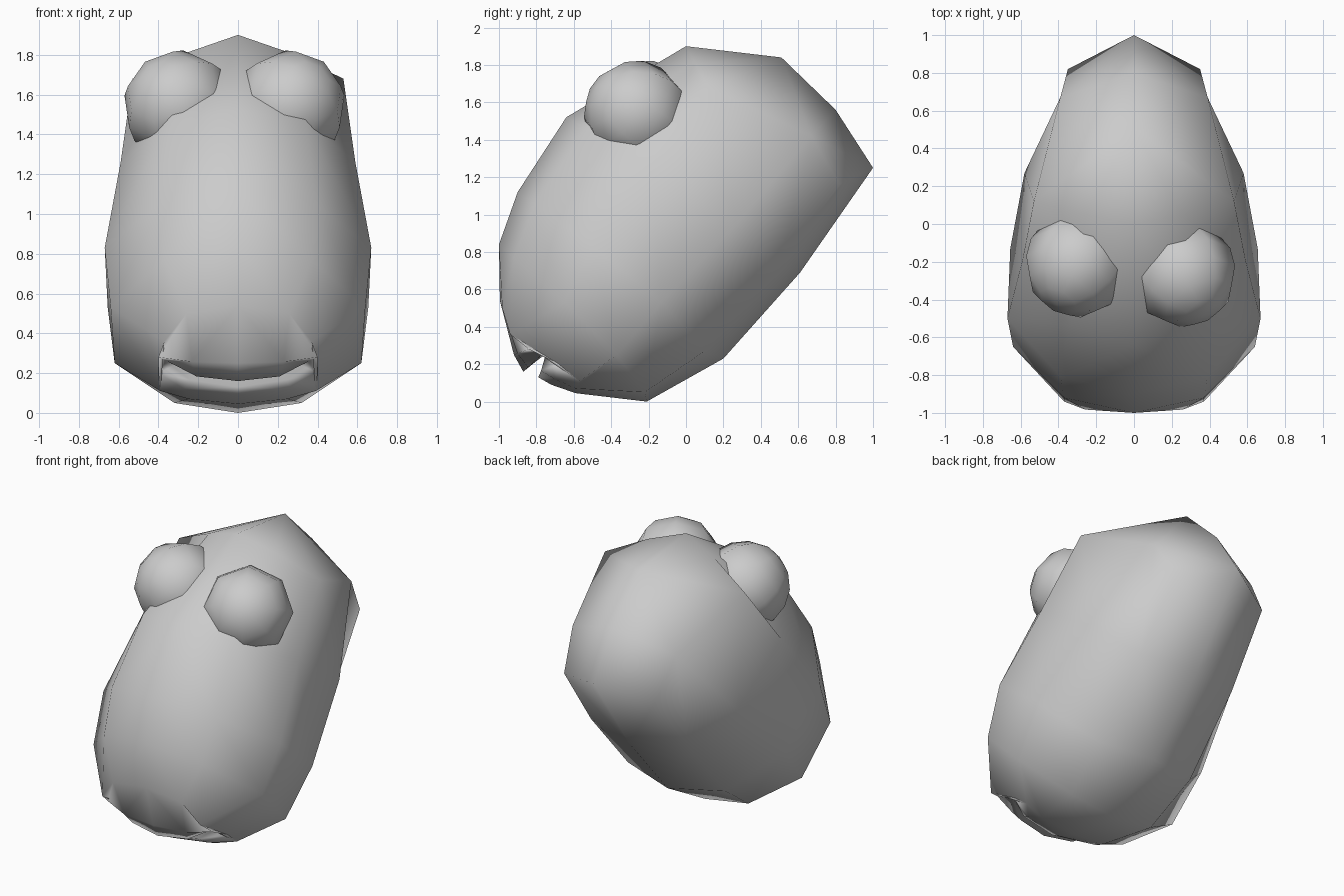
import bpy, bmesh
from mathutils import Vector

if "Cube" in bpy.data.objects:
    bpy.data.objects.remove(bpy.data.objects["Cube"])


def finish(name, bm):
    bmesh.ops.remove_doubles(bm, verts=bm.verts, dist=0.0005)
    bmesh.ops.recalc_face_normals(bm, faces=bm.faces)
    me = bpy.data.meshes.new(name)
    bm.to_mesh(me)
    bm.free()
    for p in me.polygons:
        p.use_smooth = True
    ob = bpy.data.objects.new(name, me)
    bpy.context.collection.objects.link(ob)
    return ob


def half_loop(front, cheek, side, rear, back, width=0.58, depth=0.77):
    """Right half of one loop, with a rounding point between front and cheek."""
    A, F = Vector((0, *front)), Vector(cheek)
    Q = F.lerp(A, depth)
    Q.x = width * F.x
    return [A, Q, F, Vector(side), Vector(rear), Vector((0, *back))]


# Head loops from crown to mouth: front (y, z), cheek, side, rear, back (y, z)
loops = [half_loop(*l) for l in (
    ((0.00, 1.90), (0.53, 0.12, 1.68), (0.39, 0.67, 1.42), (0.35, 0.82, 1.16), (1.00, 1.25), 0.48, 0.6),
    ((-0.64, 1.52), (0.59, -0.19, 1.26), (0.58, 0.27, 0.95), (0.37, 0.50, 0.72), (0.61, 0.69)),
    ((-0.90, 1.12), (0.67, -0.50, 0.83), (0.655, -0.13, 0.53), (0.37, 0.10, 0.27), (0.20, 0.23)),
    ((-1.00, 0.84), (0.64, -0.65, 0.53), (0.62, -0.37, 0.25), (0.32, -0.22, 0.05), (-0.21, 0.00)),
    ((-0.995, 0.54), (0.37, -0.94, 0.36), (0.39, -0.57, 0.11), (0.25, -0.59, 0.07), (-0.59, 0.045), 0.7),
    # lips, mouth edge, mouth inside
    ((-0.92, 0.25), (0.40, -0.84, 0.28), (0.40, -0.68, 0.20), (0.27, -0.70, 0.12), (-0.72, 0.09)),
    ((-0.87, 0.16), (0.36, -0.76, 0.262), (0.33, -0.755, 0.235), (0.24, -0.775, 0.165), (-0.79, 0.13)),
    ((-0.70, 0.30), (0.22, -0.66, 0.32), (0.20, -0.64, 0.30), (0.14, -0.63, 0.27), (-0.62, 0.25)),
)]
bm = bmesh.new()
for sx in (1, -1):
    rows = [[bm.verts.new((sx * p.x, p.y, p.z)) for p in l] for l in loops]
    for a, b in zip(rows, rows[1:]):
        for i in range(5):
            bm.faces.new((a[i], a[i + 1], b[i + 1], b[i]))
    # Crown closing the top loop
    A, Q, F, K, P, B = rows[0]
    c1, c2 = (bm.verts.new(p) for p in ((0, 0.51, 1.84), (0, 0.80, 1.56)))
    for f in ((A, Q, c1), (Q, F, c1), (F, K, c1), (K, c2, c1), (K, P, B, c2)):
        bm.faces.new(f)
    bm.faces.new(rows[-1])
finish("head", bm)

# Eyes: slightly uneven pair of low-poly balls sunk into the head
for name, pos in (("right_eye", (0.258, -0.262, 1.54)), ("left_eye", (-0.294, -0.21, 1.54))):
    bm = bmesh.new()
    bmesh.ops.create_uvsphere(bm, u_segments=8, v_segments=8, radius=0.285)
    ob = finish(name, bm)
    ob.location = pos
    outward = Vector((0.4 if pos[0] > 0 else -0.4, -0.75, 0.5))
    ob.rotation_euler = outward.to_track_quat('Z', 'Y').to_euler()
